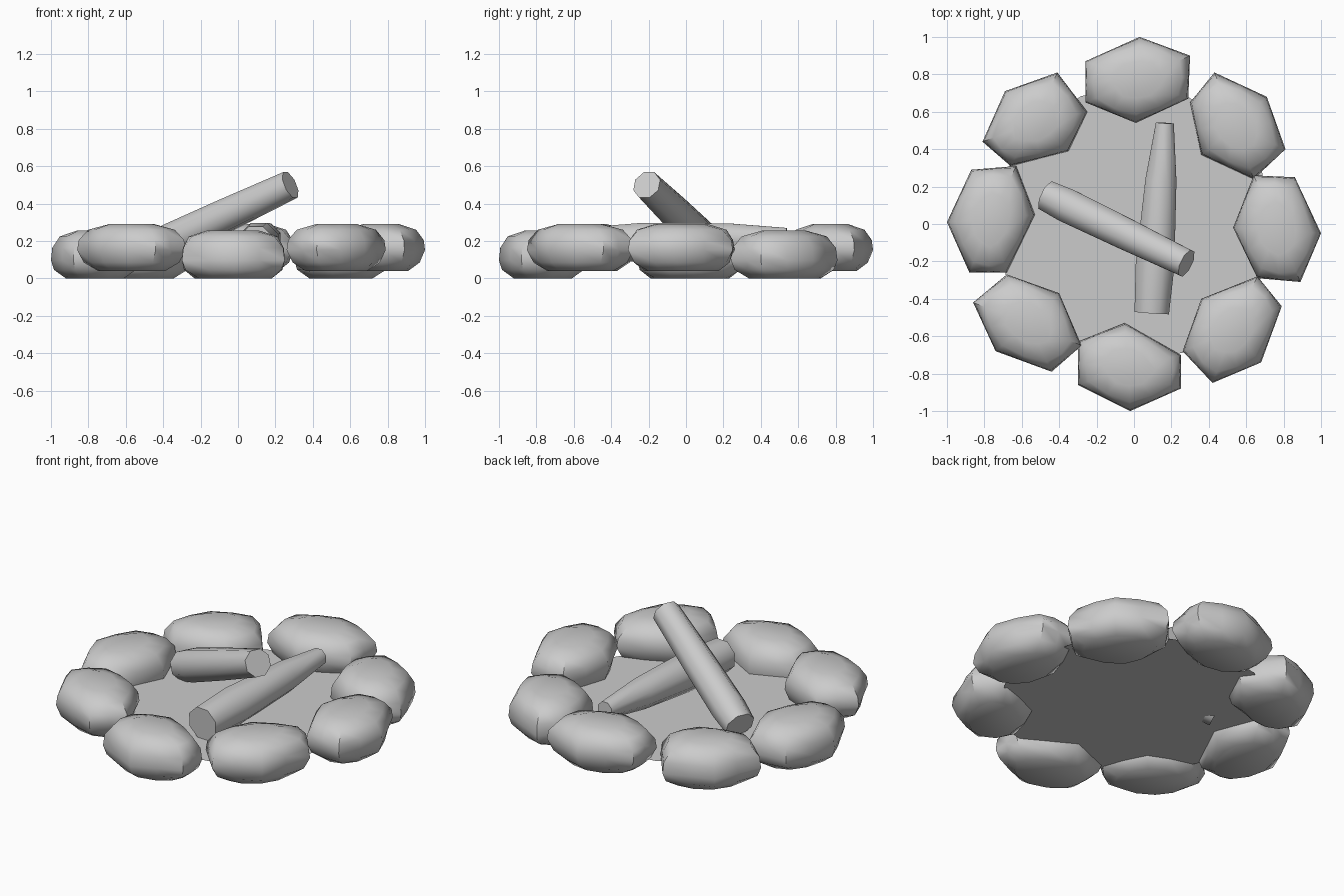
import bpy, bmesh, math
from mathutils import Vector

if "Cube" in bpy.data.objects:
    bpy.data.objects.remove(bpy.data.objects["Cube"])


def finish(name, bm, angle):
    bmesh.ops.recalc_face_normals(bm, faces=bm.faces)
    me = bpy.data.meshes.new(name)
    bm.to_mesh(me)
    bm.free()
    ob = bpy.data.objects.new(name, me)
    bpy.context.collection.objects.link(ob)
    bpy.ops.object.select_all(action='DESELECT')
    ob.select_set(True)
    bpy.context.view_layer.objects.active = ob
    bpy.ops.object.shade_smooth_by_angle(angle=math.radians(angle))
    return ob


def loft(name, rings, angle):
    """Skin a stack of equal-length rings and cap both ends."""
    bm = bmesh.new()
    vs = [[bm.verts.new(p) for p in r] for r in rings]
    n = len(vs[0])
    for a, b in zip(vs, vs[1:]):
        for i in range(n):
            j = (i + 1) % n
            bm.faces.new((a[i], a[j], b[j], b[i]))
    bm.faces.new(vs[0])
    bm.faces.new(vs[-1])
    return finish(name, bm, angle)


def stone(name, pts, z0, z1, profile):
    c = sum((Vector(p) for p in pts), Vector((0, 0))) / len(pts)
    # outline with edge midpoints, which bulge on the upper and lower rings
    rings = []
    for s, f in profile:
        ring = []
        for i, p in enumerate(pts):
            a = Vector(p) - c
            m = (a + Vector(pts[(i + 1) % len(pts)]) - c) / 2
            for v, k in ((a, s), (m, min(1.0, s * (1 + 0.12 * (1 - s) / 0.3)))):
                q = c + v * k
                ring.append((q.x, q.y, z0 + (z1 - z0) * f))
        rings.append(ring)
    return loft(name, rings, 50)


def log(name, start, end, profile, sides=8):
    a, b = Vector(start), Vector(end)
    d = (b - a).normalized()
    u = d.cross(Vector((0, 0, 1))).normalized()
    w = u.cross(d)
    rings = []
    for t, r in profile:
        c = a.lerp(b, t)
        rings.append([c + r * (u * math.cos(k) + w * math.sin(k))
                      for k in (2 * math.pi * (i + 0.5) / sides for i in range(sides))])
    return loft(name, rings, 50)


# Ring of stones: raised ones are widest at mid height, low ones nearer the floor
HIGH = ((0.62, 0), (0.88, 0.18), (1, 0.45), (0.97, 0.66), (0.8, 0.88), (0.42, 1))
LOW = ((0.66, 0), (0.93, 0.18), (1, 0.38), (0.97, 0.64), (0.8, 0.88), (0.42, 1))
stones = {
    "stone_back": (1, [(-.26, .87), (.03, 1.0), (.30, .90), (.29, .67), (.01, .54), (-.26, .65)]),
    "stone_back_right": (0, [(.43, .81), (.71, .68), (.81, .40), (.64, .24), (.36, .37), (.30, .65)]),
    "stone_right": (1, [(.64, .26), (.86, .25), (1.0, -.05), (.89, -.31), (.66, -.29), (.53, -.02)]),
    "stone_front_right": (1, [(.66, -.28), (.79, -.44), (.68, -.74), (.42, -.85), (.26, -.68), (.36, -.40)]),
    "stone_front": (0, [(-.05, -.53), (.25, -.70), (.25, -.88), (-.02, -1.0), (-.30, -.86), (-.30, -.63)]),
    "stone_front_left": (1, [(-.68, -.27), (-.40, -.37), (-.28, -.65), (-.44, -.79), (-.74, -.68), (-.86, -.42)]),
    "stone_left": (0, [(-.87, .29), (-.63, .31), (-.53, .05), (-.68, -.26), (-.88, -.26), (-1.0, .01)]),
    "stone_back_left": (0, [(-.41, .81), (-.25, .60), (-.35, .39), (-.66, .31), (-.81, .44), (-.69, .71)]),
}
for name, (high, pts) in stones.items():
    stone(name, pts, 0.04 if high else 0.0, 0.29 if high else 0.255, HIGH if high else LOW)

# Ash bed: a flat sheet between the stones
bm = bmesh.new()
bmesh.ops.create_circle(bm, cap_ends=True, radius=0.74, segments=16)
bmesh.ops.translate(bm, verts=bm.verts, vec=(0, 0, 0.09))
finish("ash_bed", bm, 30)

# Two logs, one lying flat and one propped across it
log("lying_log", (0.095, -0.475, 0.185), (0.165, 0.54, 0.222),
    ((0, 0.1), (0.25, 0.112), (0.7, 0.09), (1, 0.052)))
log("propped_log", (-0.465, 0.15, 0.15), (0.28, -0.21, 0.5),
    ((0, 0.088), (0.15, 0.098), (0.55, 0.092), (1, 0.08)))
